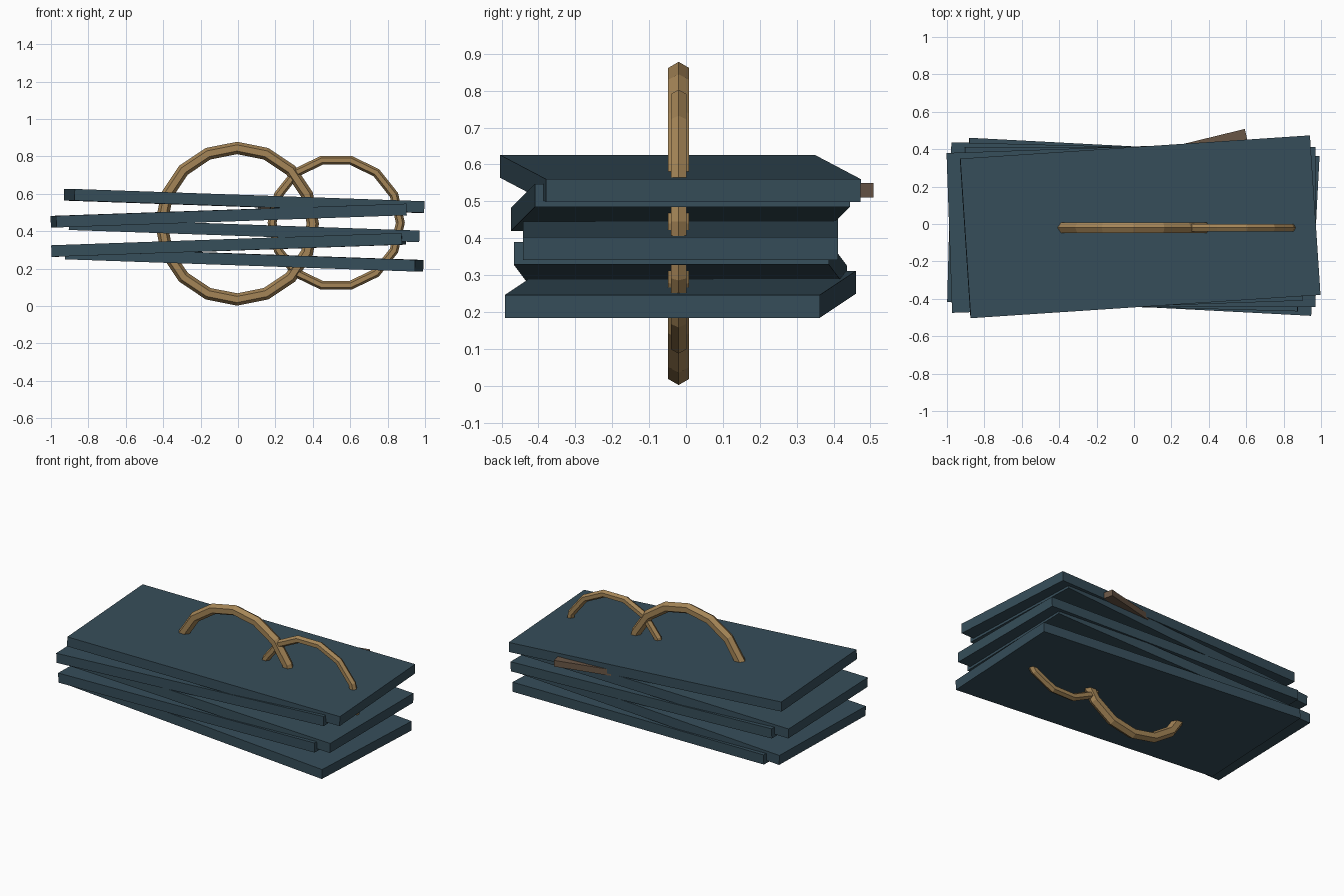
import bpy
import math

if "Cube" in bpy.data.objects:
    bpy.data.objects.remove(bpy.data.objects["Cube"])


def material(name, rgb):
    m = bpy.data.materials.new(name)
    m.diffuse_color = (*rgb, 1)
    m.use_nodes = True
    m.node_tree.nodes["Principled BSDF"].inputs["Base Color"].default_value = m.diffuse_color
    return m


TEAL = material("dark teal", (0.037, 0.076, 0.102))
TAN = material("tan brass", (0.376, 0.235, 0.095))
BROWN = material("dull brown", (0.141, 0.093, 0.061))


def slab(name, loc, size, tilt, yaw, mat):
    bpy.ops.mesh.primitive_cube_add(size=1, location=loc,
                                    rotation=(0, math.radians(tilt), math.radians(yaw)))
    ob = bpy.context.object
    ob.name = name
    ob.scale = size
    ob.data.materials.append(mat)
    return ob


def ring(name, loc, major, minor, segments):
    bpy.ops.mesh.primitive_torus_add(location=loc, rotation=(math.pi / 2, 0, 0),
                                     major_radius=major, minor_radius=minor,
                                     major_segments=segments, minor_segments=6)
    ob = bpy.context.object
    ob.name = name
    ob.data.materials.append(TAN)
    return ob


# zigzag stack of fanned boards, bottom to top
for i, yaw in enumerate((-3.0, -1.5, 0.0, 2.0, 3.8)):
    even = i % 2 == 0
    slab(f"board_{i + 1}", (0.033 if even else -0.05, -0.015, 0.248 + 0.0785 * i),
         (1.875, 0.855, 0.062), 2 if even else -2, yaw, TEAL)

# two upright rings passing through the stack
ring("large_ring", (-0.005, -0.02, 0.44), 0.405, 0.033, 16)
ring("small_ring", (0.525, -0.02, 0.445), 0.343, 0.024, 14)

# stick poking out of the back edge
a = math.radians(13.7)
length, width = 0.5, 0.06
cx = 0.592 - math.cos(a) * length / 2 + math.sin(a) * width / 2
cy = 0.508 - math.sin(a) * length / 2 - math.cos(a) * width / 2
slab("back_stick", (cx, cy, 0.53), (length, width, 0.04), 0, 13.7, BROWN)
